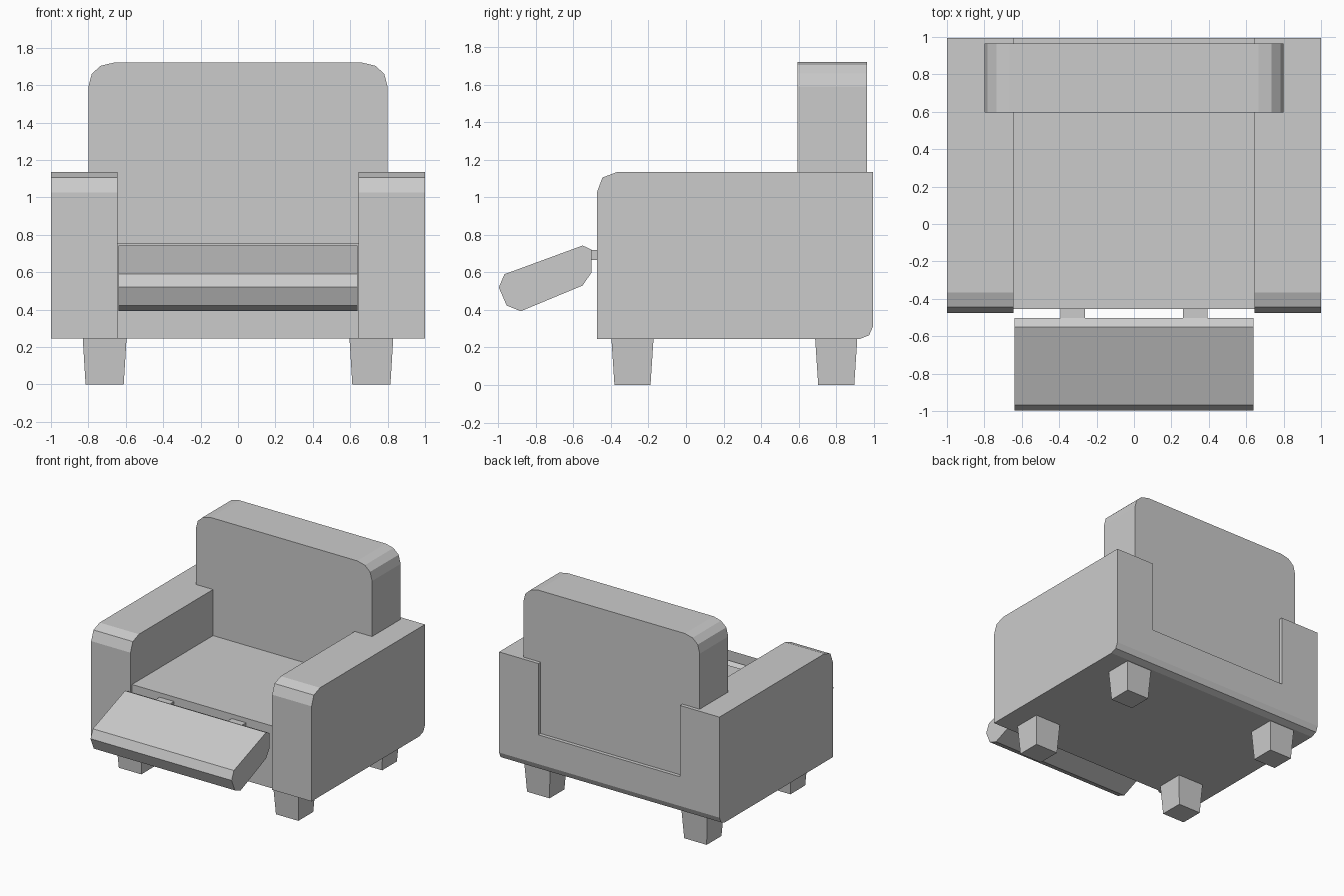
import bpy
import bmesh
from mathutils import Vector

cube = bpy.data.objects.get("Cube")
if cube:
    bpy.data.objects.remove(cube, do_unlink=True)

grey = bpy.data.materials.new("grey upholstery")
grey.use_nodes = True
COLOUR = (0.6, 0.6, 0.6, 1)
grey.diffuse_color = COLOUR
grey.node_tree.nodes["Principled BSDF"].inputs["Base Color"].default_value = COLOUR


def finish(name, bm):
    bmesh.ops.recalc_face_normals(bm, faces=bm.faces)
    mesh = bpy.data.meshes.new(name)
    bm.to_mesh(mesh)
    bm.free()
    mesh.materials.append(grey)
    obj = bpy.data.objects.new(name, mesh)
    bpy.context.scene.collection.objects.link(obj)
    return obj


def extrude(name, points, depth):
    """Fill a closed outline and push it along the depth vector."""
    bm = bmesh.new()
    face = bm.faces.new([bm.verts.new(p) for p in points])
    result = bmesh.ops.extrude_face_region(bm, geom=[face])
    verts = [v for v in result["geom"] if isinstance(v, bmesh.types.BMVert)]
    bmesh.ops.translate(bm, verts=verts, vec=Vector(depth))
    return finish(name, bm)


def extrude_x(name, profile, x0, x1):
    return extrude(name, [(x0, y, z) for y, z in profile], (x1 - x0, 0, 0))


def tapered_block(name, centre, top, bottom, z0, z1):
    """Box whose bottom half-sizes differ from its top half-sizes."""
    bm = bmesh.new()
    bmesh.ops.create_cube(bm, size=2)
    for v in bm.verts:
        half = top if v.co.z > 0 else bottom
        v.co = (centre[0] + v.co.x * half[0], centre[1] + v.co.y * half[1],
                z1 if v.co.z > 0 else z0)
    return finish(name, bm)


FLOOR, ARM_TOP, INNER, BACK = 0.245, 1.135, 0.643, 0.995
REAR_EDGE = [(BACK, 0.31), (0.975, 0.265), (0.925, FLOOR)]

# Arms with rounded front tops, and the seat base with a rear ledge
arm = [(-0.475, FLOOR), (-0.475, 1.025), (-0.445, 1.105), (-0.365, ARM_TOP),
       (BACK, ARM_TOP)] + REAR_EDGE
base = [(-0.455, FLOOR), (-0.455, 0.757), (0.7, 0.757), (0.7, 0.55),
        (BACK, 0.55)] + REAR_EDGE
extrude_x("left_arm", arm, INNER, 1)
extrude_x("right_arm", arm, -1, -INNER)
extrude_x("seat_base", base, -INNER, INNER)

# Backrest: narrow between the arms, wider above them, rounded top corners
half = [(INNER, 0.55), (INNER, ARM_TOP), (0.8, ARM_TOP), (0.8, 1.59),
        (0.782, 1.66), (0.735, 1.703), (0.665, 1.72)]
outline = half + [(-x, z) for x, z in reversed(half)]
extrude("backrest", [(x, 0.595, z) for x, z in outline], (0, 0.37, 0))

# Raised footrest
footrest = [(-0.997, 0.52), (-0.967, 0.59), (-0.55, 0.743), (-0.503, 0.72),
            (-0.503, 0.60), (-0.55, 0.53), (-0.88, 0.393), (-0.955, 0.423)]
extrude_x("footrest", footrest, -0.64, 0.64)

# Footrest supports and tapered legs, mirrored left and right
for side, sign in (("left", 1), ("right", -1)):
    tapered_block(side + "_footrest_bar", (sign * 0.327, -0.475),
                  (0.065, 0.045), (0.065, 0.045), 0.665, 0.72)
    for end, y in (("front", -0.285), ("back", 0.8)):
        tapered_block(f"{end}_{side}_leg", (sign * 0.713, y),
                      (0.117, 0.112), (0.102, 0.096), 0, FLOOR)
